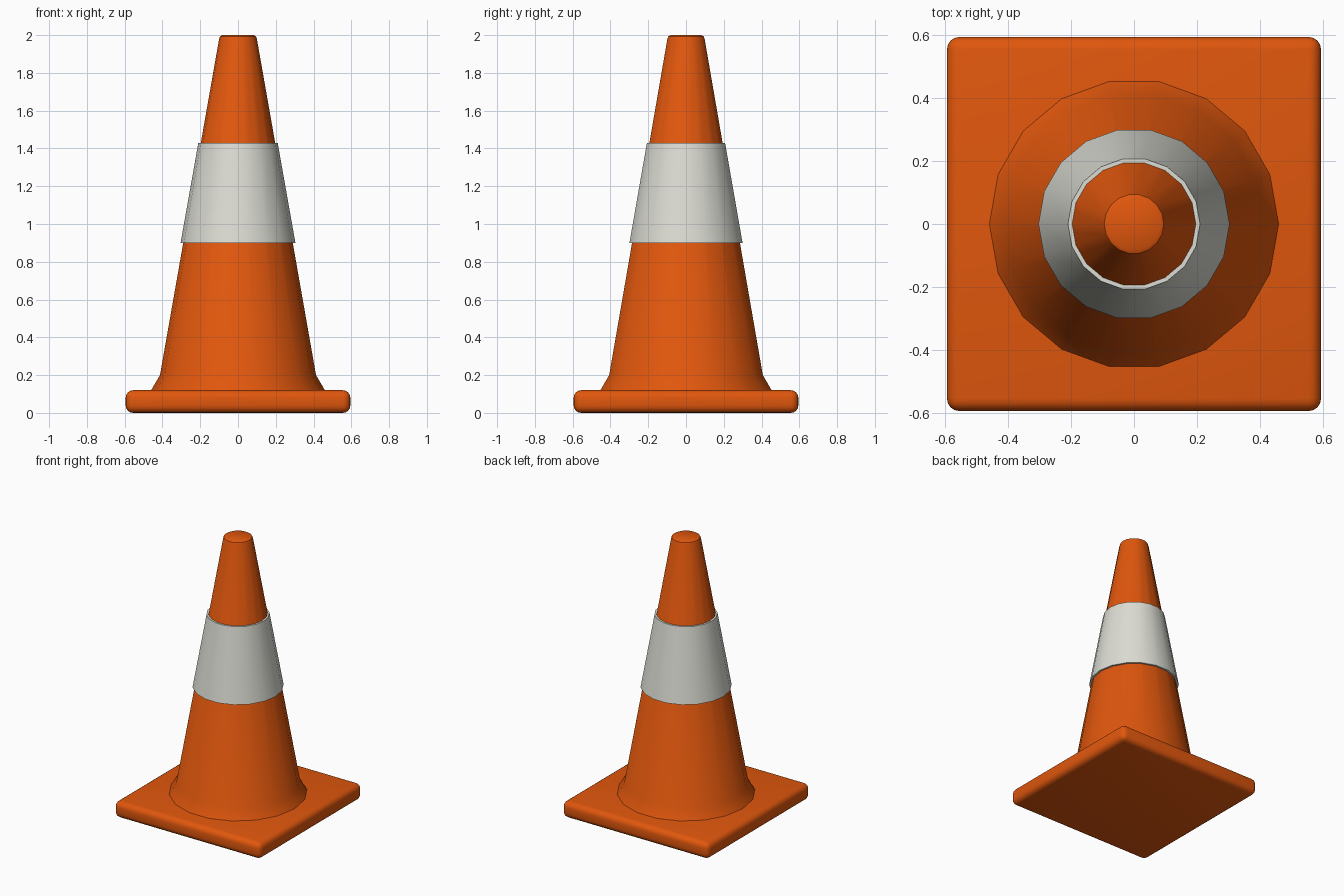
import bpy
import bmesh
from math import cos, sin, pi, radians

cube = bpy.data.objects.get("Cube")
if cube:
    bpy.data.objects.remove(cube, do_unlink=True)

SIDES = 18


def make_material(name, color):
    mat = bpy.data.materials.new(name)
    mat.use_nodes = True
    mat.diffuse_color = color
    mat.node_tree.nodes["Principled BSDF"].inputs["Base Color"].default_value = color
    return mat


def add_object(name, bm, mat):
    bmesh.ops.recalc_face_normals(bm, faces=bm.faces)
    mesh = bpy.data.meshes.new(name)
    bm.to_mesh(mesh)
    bm.free()
    mesh.materials.append(mat)
    obj = bpy.data.objects.new(name, mesh)
    bpy.context.collection.objects.link(obj)
    bpy.ops.object.select_all(action="DESELECT")
    obj.select_set(True)
    bpy.context.view_layer.objects.active = obj
    bpy.ops.object.shade_smooth_by_angle(angle=radians(35))
    return obj


def lathe(name, profile, mat, closed=False):
    """Turn a (radius, height) profile around z; cap the ends or close the loop."""
    bm = bmesh.new()
    rings = [[bm.verts.new((r * cos(2 * pi * i / SIDES), r * sin(2 * pi * i / SIDES), z))
              for i in range(SIDES)] for r, z in profile]
    pairs = list(zip(rings, rings[1:]))
    if closed:
        pairs.append((rings[-1], rings[0]))
    else:
        bm.faces.new(rings[0])
        bm.faces.new(rings[-1])
    for low, high in pairs:
        for i in range(SIDES):
            j = (i + 1) % SIDES
            bm.faces.new((low[i], low[j], high[j], high[i]))
    return add_object(name, bm, mat)


orange = make_material("safety orange", (0.75, 0.095, 0.004, 1))
white = make_material("reflective white", (0.72, 0.72, 0.66, 1))

# Square foot with rounded edges
bm = bmesh.new()
bmesh.ops.create_cube(bm, size=1)
for v in bm.verts:
    v.co.x *= 1.19
    v.co.y *= 1.19
    v.co.z = (v.co.z + 0.5) * 0.12
bmesh.ops.bevel(bm, geom=bm.edges[:], offset=0.04, segments=4, profile=0.5,
                affect="EDGES")
add_object("base", bm, orange)

# Tapered body with a flared skirt and a softened tip
lathe("cone_body", [(0.463, 0.115), (0.413, 0.2), (0.1, 1.98),
                    (0.095, 1.993), (0.083, 2.0)], orange)

# Collar wrapped around the middle of the body
lathe("reflective_band", [(0.28, 0.9), (0.304, 0.9), (0.21, 1.43), (0.186, 1.43)],
      white, closed=True)
